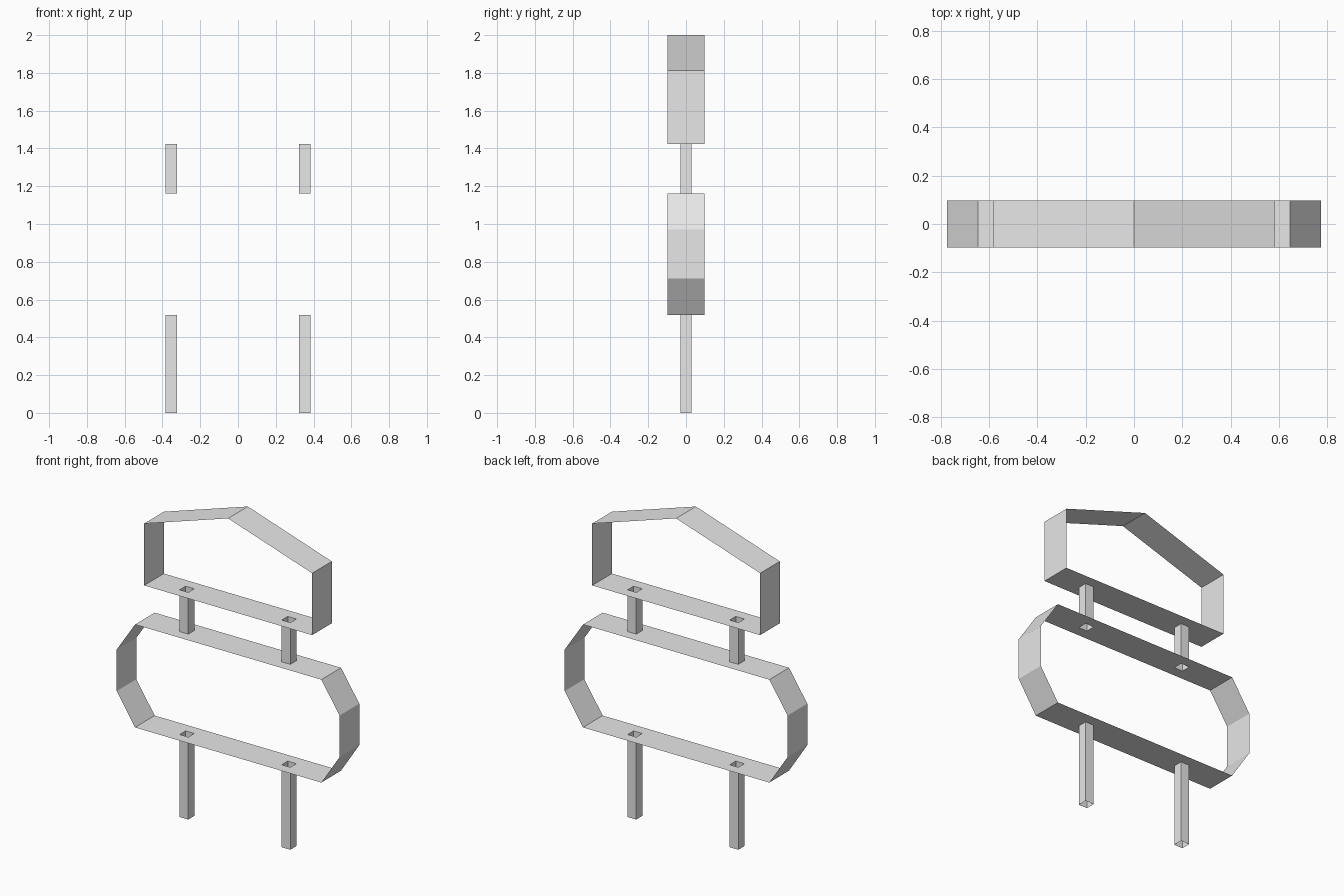
import bpy
import bmesh

cube = bpy.data.objects.get("Cube")
if cube:
    bpy.data.objects.remove(cube, do_unlink=True)

DEPTH = 0.0975    # half depth of the sign bands
POST_X = 0.354    # post offset from the centre
POST_R = 0.03     # half width of a post

grey = bpy.data.materials.new("plain_grey")
grey.use_nodes = True
grey.diffuse_color = (0.8, 0.8, 0.8, 1)
grey.node_tree.nodes["Principled BSDF"].inputs["Base Color"].default_value = (0.8, 0.8, 0.8, 1)


def finish(name, bm):
    bmesh.ops.remove_doubles(bm, verts=bm.verts[:], dist=0.0001)
    mesh = bpy.data.meshes.new(name)
    bm.to_mesh(mesh)
    bm.free()
    mesh.materials.append(grey)
    obj = bpy.data.objects.new(name, mesh)
    bpy.context.collection.objects.link(obj)


def quad(bm, points):
    bm.faces.new([bm.verts.new(p) for p in points])


def pierced_panel(bm, half_width, z, up):
    """Horizontal panel with a square opening at each post."""
    inner, outer = POST_X - POST_R, POST_X + POST_R
    xs = [-half_width, -outer, -inner, inner, outer, half_width]
    ys = [-DEPTH, -POST_R, POST_R, DEPTH]
    for i in range(len(xs) - 1):
        for j in range(len(ys) - 1):
            if j == 1 and i in (1, 3):
                continue
            x0, x1, y0, y1 = xs[i], xs[i + 1], ys[j], ys[j + 1]
            pts = [(x0, y0, z), (x1, y0, z), (x1, y1, z), (x0, y1, z)]
            quad(bm, pts if up else pts[::-1])


def sign_band(name, profile, flat_top):
    """Thin open band: right-half profile from bottom to top, mirrored in x."""
    bm = bmesh.new()
    pierced_panel(bm, *profile[0], up=False)
    if flat_top:
        pierced_panel(bm, *profile[-1], up=True)
    for (xa, za), (xb, zb) in zip(profile, profile[1:]):
        for side in (1, -1):
            pts = [(side * xa, -DEPTH, za), (side * xa, DEPTH, za),
                   (side * xb, DEPTH, zb), (side * xb, -DEPTH, zb)]
            quad(bm, pts[::side])
    finish(name, bm)


def post(name, x, bottom, top):
    """Square tube, open at both ends."""
    bm = bmesh.new()
    ring = [(x - POST_R, -POST_R), (x + POST_R, -POST_R),
            (x + POST_R, POST_R), (x - POST_R, POST_R)]
    for a, b in zip(ring, ring[1:] + ring[:1]):
        quad(bm, [(*a, bottom), (*b, bottom), (*b, top), (*a, top)])
    finish(name, bm)


# Large lower band with chamfered corners
sign_band("lower_sign_band",
          [(0.646, 0.517), (0.773, 0.711), (0.773, 0.971), (0.646, 1.162)], True)

# Upper band with a gabled top
sign_band("upper_sign_band",
          [(0.582, 1.424), (0.582, 1.812), (0, 2)], False)

# Posts below each band
for side, x in (("left", POST_X), ("right", -POST_X)):
    post(side + "_lower_post", x, 0, 0.517)
    post(side + "_upper_post", x, 1.162, 1.424)
